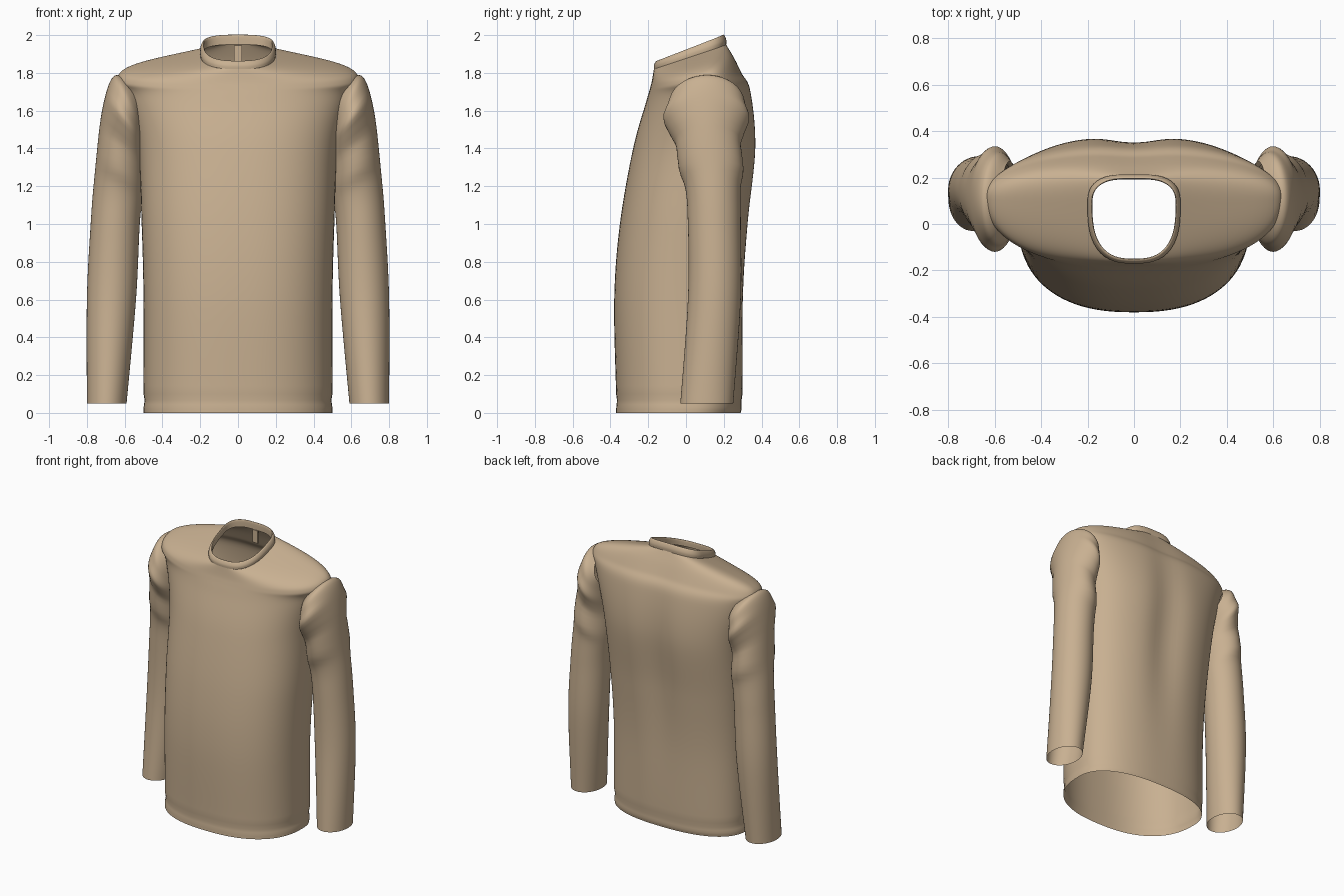
import bpy, bmesh, math
from mathutils import Vector

default_cube = bpy.data.objects.get("Cube")
if default_cube:
    bpy.data.objects.remove(default_cube)

cloth = bpy.data.materials.new("tan_cloth")
cloth.use_nodes = True
tan = (0.58, 0.435, 0.285, 1)
cloth.diffuse_color = tan
shader = cloth.node_tree.nodes["Principled BSDF"]
shader.inputs["Base Color"].default_value = tan
shader.inputs["Roughness"].default_value = 0.9


def smooth_sections(keys, steps):
    """Interpolate the key sections with a smooth spline."""
    sections = []
    last = len(keys) - 1
    for index in range(last):
        before = Vector(keys[max(index - 1, 0)])
        start = Vector(keys[index])
        end = Vector(keys[index + 1])
        after = Vector(keys[min(index + 2, last)])
        leave = (end - before) / 2
        arrive = (after - start) / 2
        for step in range(steps):
            t = step / steps
            ease = t * t * (3 - 2 * t)
            sections.append(start.lerp(end, ease)
                            + leave * t * (1 - t) ** 2
                            - arrive * t * t * (1 - t))
    sections.append(Vector(keys[last]))
    return sections


def loft(name, sections, ring, sides, mirror=1):
    """Skin an open tube of cloth through the sections."""
    bm = bmesh.new()
    loops = []
    for section in sections:
        points = [ring(section, math.tau * k / sides) for k in range(sides)]
        loops.append([bm.verts.new((mirror * p.x, p.y, p.z)) for p in points])
    for lower, upper in zip(loops, loops[1:]):
        for k in range(sides):
            bm.faces.new((lower[k - 1], lower[k], upper[k], upper[k - 1]))
    if mirror < 0:
        bmesh.ops.reverse_faces(bm, faces=bm.faces[:])
    for face in bm.faces:
        face.smooth = True
    mesh = bpy.data.meshes.new(name)
    bm.to_mesh(mesh)
    bm.free()
    mesh.materials.append(cloth)
    shell = bpy.data.objects.new(name, mesh)
    bpy.context.collection.objects.link(shell)


def signed_power(value, power):
    return math.copysign(abs(value) ** power, value)


def bump(distance, width):
    return math.exp(-(distance / width) ** 2)


def body_ring(section, angle):
    """Rounded section that tilts from its front height to its back height."""
    half_width, front, back, front_z, back_z = section
    roundness = 2 / (2.9 - half_width)
    across = signed_power(math.cos(angle), roundness)
    along = signed_power(math.sin(angle), roundness)
    side = (front + back) / 2 + 0.06
    x = half_width * across
    y = side + along * (back - side if along > 0 else side - front)
    z = front_z + (back_z - front_z) * (y - front) / (back - front)
    # Hollow along the spine
    y -= 0.035 * max(along, 0) * bump(x, 0.13) * bump(z - 1.2, 0.6)
    # Stitched groove above the hem
    pinch = 1 - 0.015 * bump(z - 0.06, 0.015)
    return Vector((x * pinch, y * pinch, z))


def sleeve_ring(section, angle):
    """Oval section between an inner point and an outer point."""
    inner_x, inner_z, outer_x, outer_z, middle, depth = section
    across, along = math.cos(angle), math.sin(angle)
    blend = (1 + across) / 2
    x = inner_x + (outer_x - inner_x) * blend
    z = inner_z + (outer_z - inner_z) * blend
    y = middle + depth * along
    # Diagonal folds fanning out of the armpit
    for fold, size in enumerate((0.012, -0.016, 0.022)):
        height = 1.2 + fold / 8
        slope = 0.6 + fold / 4
        y += size * along * bump(z - height - slope * (x - inner_x), 0.05)
    return Vector((x, y, z))


# Torso: half width, front, back, front height, back height
neck = (0.2, -0.17, 0.22, 1.82, 1.95)
torso = [
    (0.5, -0.37, 0.29, 0, 0),
    (0.5, -0.37, 0.3, 0.1, 0.1),
    (0.5, -0.38, 0.31, 0.6, 0.6),
    (0.51, -0.35, 0.34, 1, 1),
    (0.53, -0.28, 0.38, 1.4, 1.4),
    (0.6, -0.21, 0.35, 1.65, 1.7),
    (0.64, -0.19, 0.3, 1.72, 1.8),
    (0.55, -0.18, 0.26, 1.76, 1.88),
    neck,
]
loft("torso", smooth_sections(torso, 8), body_ring, 96)

# Neckband: rises from the neck edge and rolls inward
collar = []
for inset, rise in ((0, 0), (0, 0.02), (0.01, 0.04), (0.02, 0.04), (0.02, 0)):
    half_width, front, back, front_z, back_z = neck
    collar.append((half_width - inset, front + inset, back - inset,
                   front_z + rise, back_z + rise * 1.2))
loft("collar", smooth_sections(collar, 4), body_ring, 72)

# Sleeves: inner x and z, outer x and z, middle y, half depth
sleeve = [
    (0.59, 0.05, 0.8, 0.05, 0.11, 0.14),
    (0.54, 0.6, 0.8, 0.6, 0.15, 0.14),
    (0.52, 1, 0.78, 1, 0.15, 0.14),
    (0.5, 1.2, 0.76, 1.25, 0.14, 0.15),
    (0.5, 1.4, 0.72, 1.6, 0.11, 0.2),
    (0.5, 1.5, 0.66, 1.78, 0.11, 0.2),
    (0.5, 1.55, 0.57, 1.76, 0.12, 0.15),
]
for name, mirror in (("left_sleeve", 1), ("right_sleeve", -1)):
    loft(name, smooth_sections(sleeve, 8), sleeve_ring, 48, mirror)

# Hanging loop inside the back of the neck
bpy.ops.mesh.primitive_cube_add(size=1, location=(0, 0.2, 1.9))
hanging_loop = bpy.context.object
hanging_loop.name = "neck_loop"
hanging_loop.scale = (0.04, 0.008, 0.09)
hanging_loop.data.materials.append(cloth)
